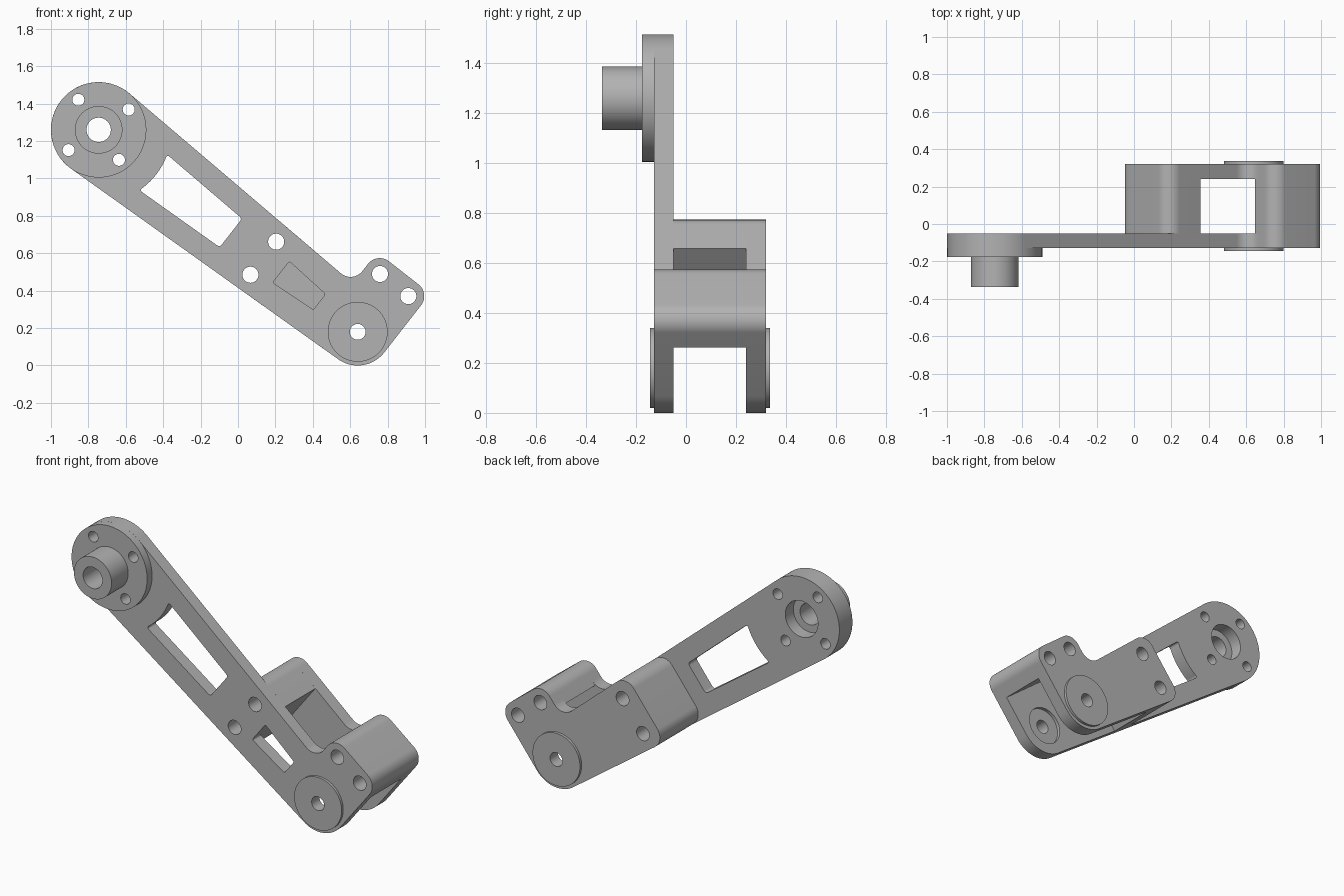
import bpy
from math import sin, cos, asin, atan2, hypot, radians, degrees
from mathutils import Vector, Matrix

cube = bpy.data.objects.get("Cube")
if cube:
    bpy.data.objects.remove(cube, do_unlink=True)

# Arm frame: u runs from the shaft end to the pivot end, v across the arm
SHAFT, PIVOT = Vector((-0.745, 0, 1.26)), Vector((0.64, 0, 0.18))
span = PIVOT - SHAFT
LENGTH = span.length
U = span.normalized()
V = Vector((-U.z, 0, U.x))
BIG, SMALL = 0.255, 0.18
TAPER = asin((BIG - SMALL) / LENGTH)
T = degrees(TAPER)

grey = bpy.data.materials.new("machined grey")
grey.use_nodes = True
colour = (0.45, 0.45, 0.45, 1)
grey.diffuse_color = colour
grey.node_tree.nodes["Principled BSDF"].inputs["Base Color"].default_value = colour


def arc(u, v, r, start, end, steps=20):
    angles = [radians(start + (end - start) * i / steps) for i in range(steps + 1)]
    return [(u + r * cos(a), v + r * sin(a)) for a in angles]


def circle(u, v, r):
    return arc(u, v, r, 0, 360, 64)[:-1]


def rounded(corners, trim):
    """Polygon with every corner softened."""
    pts = [Vector(c) for c in corners]
    out = []
    for i, p in enumerate(pts):
        a = p + (pts[i - 1] - p).normalized() * trim
        b = p + (pts[(i + 1) % len(pts)] - p).normalized() * trim
        for k in range(7):
            t = k / 6
            out.append(tuple(a * (1 - t) ** 2 + p * 2 * t * (1 - t) + b * t ** 2))
    return out


def edge(u):
    """Half width of the tapered arm at u."""
    return SMALL / cos(TAPER) - u * sin(TAPER) / cos(TAPER)


def layer(name, y0, y1, outline, holes=()):
    """Flat profile with holes, extruded from y0 to y1."""
    curve = bpy.data.curves.new(name, 'CURVE')
    curve.dimensions = '2D'
    curve.fill_mode = 'BOTH'
    curve.extrude = (y1 - y0) / 2
    for loop in [outline, *holes]:
        spline = curve.splines.new('POLY')
        spline.points.add(len(loop) - 1)
        for point, (u, v) in zip(spline.points, loop):
            point.co = (u, v, 0, 1)
        spline.use_cyclic_u = True
    obj = bpy.data.objects.new(name, curve)
    bpy.context.collection.objects.link(obj)
    frame = Matrix((U, V, U.cross(V))).transposed().to_4x4()
    obj.matrix_world = Matrix.Translation((PIVOT.x, (y0 + y1) / 2, PIVOT.z)) @ frame
    bpy.ops.object.select_all(action='DESELECT')
    obj.select_set(True)
    bpy.context.view_layer.objects.active = obj
    bpy.ops.object.convert(target='MESH')
    obj = bpy.context.view_layer.objects.active
    obj.data.materials.clear()
    obj.data.materials.append(grey)
    bpy.ops.object.shade_smooth_by_angle(angle=radians(30))
    return obj


# Shared outline pieces
FILLET = 0.08
pivot_end = arc(0, 0, SMALL, -90 + T, 0)
lug_top = arc(0.10, 0.32, FILLET, 0, 90) + arc(-0.10, 0.32, FILLET, 90, 180)
notch = arc(-0.26, edge(-0.26) + FILLET, FILLET, 360, 270 - T)
shaft_end = arc(-LENGTH, 0, BIG, 90 - T, 270 + T, 64)
corner_v = edge(-0.67) - FILLET
block_end = (arc(-0.67, corner_v, FILLET, 90 - T, 180)
             + arc(-0.67, -corner_v, FILLET, 180, 270 + T))

# Holes
arm_bolts = [circle(-0.64, s * 0.112, 0.043) for s in (1, -1)]
lug_bolts = [circle(s * 0.096, 0.317, 0.043) for s in (1, -1)]
flange_screws = [circle(-LENGTH + 0.194 * cos(a), 0.194 * sin(a), 0.032)
                 for a in (radians(72 + 90 * i) for i in range(4))]
curved_end = arc(-LENGTH, 0, 0.39, -18, 18, 6)
long_slot = rounded([(-0.86, 0.097), *reversed(curved_end), (-0.86, -0.097)], 0.018)
short_slot = rounded([(-0.26, 0.053), (-0.52, 0.072), (-0.52, -0.072), (-0.26, -0.053)], 0.012)
pivot_seat = circle(0, 0, 0.115)
pivot_bore = circle(0, 0, 0.042)

# Side plates
layer("front_arm_plate", -0.128, -0.05, pivot_end + lug_top + notch + shaft_end,
      [*arm_bolts, *lug_bolts, *flange_screws, long_slot, short_slot, pivot_seat,
       circle(-LENGTH, 0, 0.11)])
layer("back_plate", 0.24, 0.32, pivot_end + lug_top + notch + block_end,
      [*arm_bolts, *lug_bolts, pivot_seat])

# Spacers between the plates
layer("arm_spacer", -0.05, 0.24,
      block_end + [(-0.52, -edge(-0.52)), (-0.52, edge(-0.52))], arm_bolts)
layer("lug_spacer", -0.05, 0.24, lug_top + [(-0.18, 0.243), (0.18, 0.243)], lug_bolts)

# Pivot bosses, with hubs recessed slightly on the inside
for side, outer, face, inner in (("front", -0.144, -0.128, -0.07), ("back", 0.336, 0.32, 0.26)):
    layer(side + "_pivot_boss", min(outer, face), max(outer, face),
          circle(0, 0, 0.16), [pivot_bore])
    layer(side + "_pivot_hub", min(face, inner), max(face, inner), pivot_seat, [pivot_bore])

# Shaft flange and hollow shaft
shaft_bore = circle(-LENGTH, 0, 0.065)
layer("shaft_flange", -0.176, -0.128, circle(-LENGTH, 0, BIG), [shaft_bore, *flange_screws])
layer("hollow_shaft", -0.336, -0.176, circle(-LENGTH, 0, 0.127), [shaft_bore])
